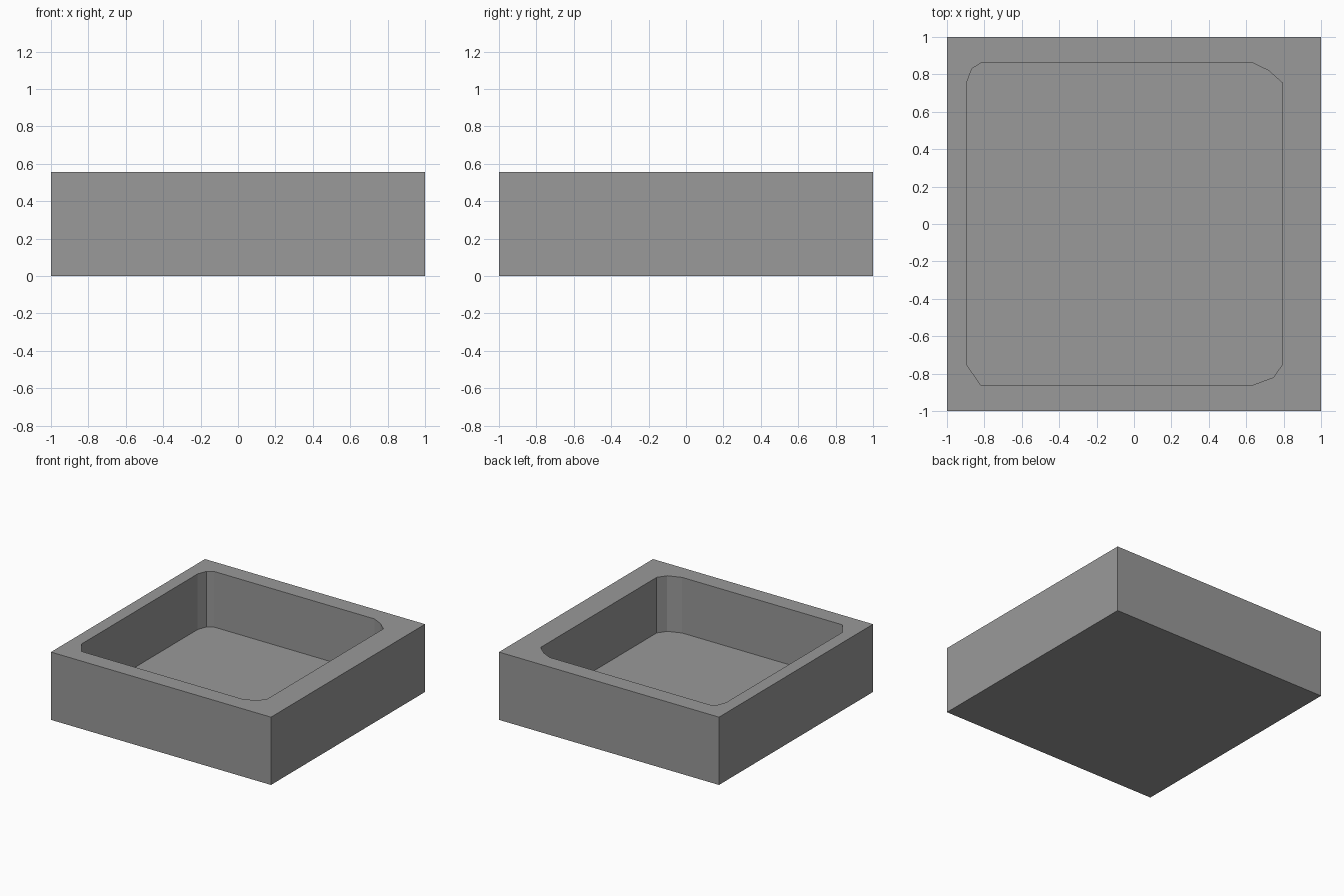
import bpy, bmesh

if "Cube" in bpy.data.objects:
    bpy.data.objects.remove(bpy.data.objects["Cube"])

HEIGHT, FLOOR = 0.557, 0.10

# Outer square and the basin outline with its unevenly cut corners
OUTER = [(-1, -1), (1, -1), (1, 1), (-1, 1)]
BASIN = [(-0.82, -0.86), (0.637, -0.86), (0.745, -0.82), (0.793, -0.752),
         (0.793, 0.755), (0.72, 0.82), (0.637, 0.86), (-0.82, 0.86),
         (-0.867, 0.83), (-0.895, 0.755), (-0.895, -0.752)]

bm = bmesh.new()


def ring(points, z):
    return [bm.verts.new((x, y, z)) for x, y in points]


def walls(lower, upper):
    for i in range(len(lower)):
        j = (i + 1) % len(lower)
        bm.faces.new((lower[i], lower[j], upper[j], upper[i]))


def loop_edges(verts):
    return [bm.edges.get((verts[i - 1], verts[i])) for i in range(len(verts))]


# Outer block: underside and sides
base, top = ring(OUTER, 0), ring(OUTER, HEIGHT)
bm.faces.new(base)
walls(base, top)

# Basin: flat floor and vertical walls
floor, lip = ring(BASIN, FLOOR), ring(BASIN, HEIGHT)
bm.faces.new(floor)
walls(floor, lip)

# Flat rim between the basin lip and the outer edge
bmesh.ops.triangle_fill(bm, use_beauty=True, normal=(0, 0, 1),
                        edges=loop_edges(top) + loop_edges(lip))
bmesh.ops.recalc_face_normals(bm, faces=bm.faces[:])

mesh = bpy.data.meshes.new("square_basin")
bm.to_mesh(mesh)
bm.free()

# Dark grey finish
grey = bpy.data.materials.new("dark_grey")
grey.diffuse_color = (0.32, 0.32, 0.32, 1)
grey.use_nodes = True
grey.node_tree.nodes["Principled BSDF"].inputs["Base Color"].default_value = grey.diffuse_color
mesh.materials.append(grey)
bpy.context.collection.objects.link(bpy.data.objects.new("square_basin", mesh))
